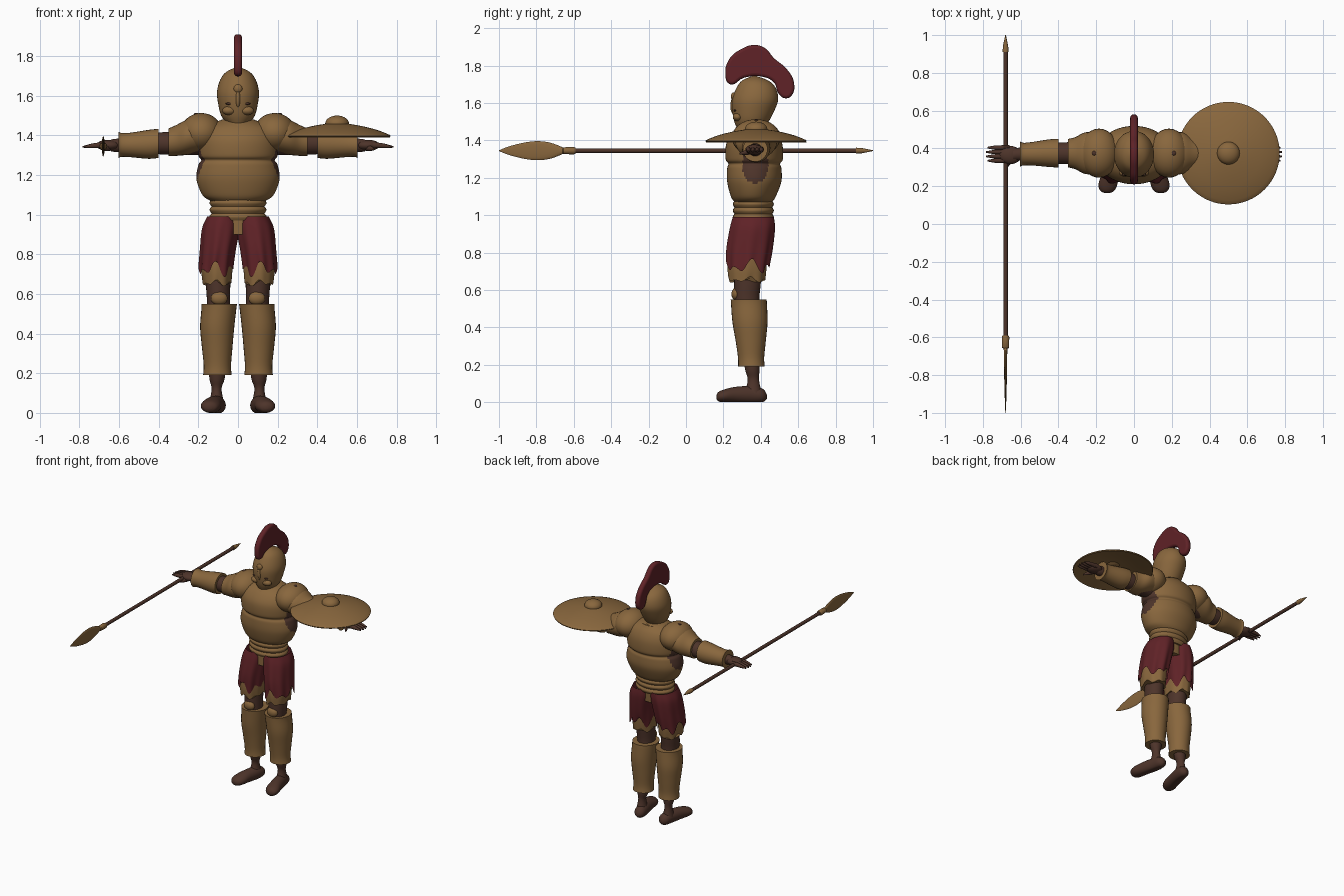
import bpy, bmesh, math
from mathutils import Matrix, Vector

if "Cube" in bpy.data.objects:
    bpy.data.objects.remove(bpy.data.objects["Cube"])


def material(name, colour):
    mat = bpy.data.materials.new(name)
    mat.use_nodes = True
    mat.diffuse_color = (*colour, 1)
    mat.node_tree.nodes["Principled BSDF"].inputs["Base Color"].default_value = (*colour, 1)
    return mat


bronze = material("bronze", (.25, .135, .047))
red = material("dark red cloth", (.115, .016, .02))
brown = material("dark brown", (.075, .034, .023))
parts = []
SIDES = {1: "left", -1: "right"}


def finish(name, bm, *mats):
    bmesh.ops.recalc_face_normals(bm, faces=bm.faces)
    mesh = bpy.data.meshes.new(name)
    bm.to_mesh(mesh)
    bm.free()
    for mat in mats:
        mesh.materials.append(mat)
    obj = bpy.data.objects.new(name, mesh)
    bpy.context.collection.objects.link(obj)
    parts.append(obj)
    return obj


def smooth_rows(rows, steps):
    """Catmull-Rom refinement of the cross-section list."""
    rows = [Vector(row) for row in rows]
    result = []
    for i in range(len(rows) - 1):
        a, b, c = rows[max(i - 1, 0)], rows[i], rows[i + 1]
        d = rows[min(i + 2, len(rows) - 1)]
        for k in range(steps):
            t = k / steps
            result.append(b + (c - a) * (t / 2) + (a * 2 - b * 5 + c * 4 - d) * (t * t / 2)
                          + (b * 3 - a - c * 3 + d) * (t ** 3 / 2))
    return result + [rows[-1]]


def loft(name, mats, axis, rows, side=1, sides=28, steps=4, hem=0, cap=True):
    """Elliptical sections (position, centre u, centre v, radius u, radius v) along an axis."""
    bm = bmesh.new()
    rings = []
    rows = smooth_rows(rows, steps)
    for i, (t, u, v, ru, rv) in enumerate(rows):
        ring = []
        drop = i / (len(rows) - 1)
        for k in range(sides):
            a = math.tau * k / sides
            fold = 1 + hem * drop * math.cos(9 * a)
            p = (u + ru * fold * math.cos(a), v + rv * fold * math.sin(a))
            h = t + hem * drop ** 6 * (math.sin(7 * a) + math.sin(4 * a + 1)) / 2
            x, y, z = {"x": (h, *p), "y": (p[0], h, p[1]), "z": (*p, h)}[axis]
            ring.append(bm.verts.new((x * side, y, max(z, 0))))
        rings.append(ring)
    for low, high in zip(rings, rings[1:]):
        for k in range(sides):
            n = (k + 1) % sides
            bm.faces.new((low[k], low[n], high[n], high[k]))
    if cap:
        bm.faces.new(rings[0])
        bm.faces.new(rings[-1])
    return finish(name, bm, *mats)


def ball(name, mat, centre, radii, side=1):
    bm = bmesh.new()
    place = Matrix.Translation((centre[0] * side, *centre[1:])) @ Matrix.Diagonal((*radii, 1))
    bmesh.ops.create_uvsphere(bm, u_segments=28, v_segments=16, radius=1, matrix=place)
    return finish(name, bm, mat)


# Cuirass with dark arm openings
cuirass = loft("cuirass", [bronze, brown], "z", [
    (1.07, 0, .36, .14, .1), (1.1, 0, .36, .18, .12), (1.18, 0, .365, .21, .145),
    (1.25, 0, .365, .2, .145), (1.275, 0, .365, .185, .138), (1.3, 0, .365, .2, .153),
    (1.38, 0, .365, .2, .15), (1.44, 0, .37, .17, .12), (1.48, 0, .375, .08, .075)],
    sides=96, steps=6)
for face in cuirass.data.polygons:
    c = face.center
    if abs(c.x) > .12 and ((c.y - .37) / .07) ** 2 + ((c.z - 1.27) / .1) ** 2 < 1:
        face.material_index = 1

# Collar, neck and belt
loft("collar", [bronze], "z", [(1.42, 0, .37, .13, .12), (1.45, 0, .37, .12, .11),
                               (1.475, 0, .375, .09, .085)])
loft("neck", [brown], "z", [(1.4, 0, .37, .06, .06), (1.54, 0, .37, .06, .06)], steps=1)
loft("waist", [bronze], "z", [(.9, 0, .355, .13, .09), (1.08, 0, .36, .13, .095)], steps=1)
for z in (.99, 1.025, 1.06):
    loft("belt_band", [bronze], "z", [(z - .02, 0, .36, .132, .1), (z, 0, .36, .144, .11),
                                      (z + .018, 0, .36, .132, .1)])

# Helmet and its face details
loft("helmet", [bronze], "z", [
    (1.46, 0, .345, .055, .07), (1.5, 0, .35, .085, .092), (1.56, 0, .36, .1, .113),
    (1.62, 0, .37, .106, .123), (1.68, 0, .375, .09, .105), (1.72, 0, .37, .06, .07),
    (1.745, 0, .365, .008, .008)], sides=40)
ball("nose_guard", bronze, (0, .255, 1.585), (.013, .018, .045))
ball("brow_boss", bronze, (0, .255, 1.635), (.022, .015, .022))
for s, label in SIDES.items():
    ball(label + "_cheek_guard", bronze, (.045, .275, 1.525), (.035, .025, .022), s)
    ball(label + "_eye_slit", brown, (.042, .262, 1.56), (.022, .007, .006), s)

# Plume
outline = [(.21, 1.76), (.235, 1.84), (.29, 1.885), (.36, 1.91), (.42, 1.895), (.47, 1.84),
           (.54, 1.78), (.577, 1.71), (.565, 1.64), (.53, 1.625), (.495, 1.65), (.47, 1.71),
           (.41, 1.74), (.31, 1.735), (.235, 1.7)]
curve = bpy.data.curves.new("plume", "CURVE")
curve.dimensions = "2D"
curve.fill_mode = "BOTH"
curve.extrude, curve.bevel_depth, curve.offset = .004, .016, -.016
curve.bevel_resolution = 3
spline = curve.splines.new("BEZIER")
spline.bezier_points.add(len(outline) - 1)
spline.use_cyclic_u = True
spline.resolution_u = 5
for point, (y, z) in zip(spline.bezier_points, outline):
    point.co = (y, z, 0)
    point.handle_left_type = point.handle_right_type = "AUTO"
curve.materials.append(red)
plume = bpy.data.objects.new("plume", curve)
plume.rotation_euler = (math.pi / 2, 0, math.pi / 2)
bpy.context.collection.objects.link(plume)
bpy.ops.object.select_all(action="DESELECT")
plume.select_set(True)
bpy.context.view_layer.objects.active = plume
bpy.ops.object.convert(target="MESH")
parts.append(plume)

for s, label in SIDES.items():
    def limb(name, mat, axis, rows, **options):
        loft(label + "_" + name, [mat], axis, rows, side=s, **options)

    # Shoulder armour and arm
    ball(label + "_pauldron", bronze, (.185, .375, 1.415), (.105, .13, .098), s)
    ball(label + "_pauldron_rivet", brown, (.21, .375, 1.508), (.012, .012, .006), s)
    limb("shoulder_plate", bronze, "x", [(.2, .375, 1.4, .11, .085), (.26, .375, 1.39, .11, .088),
                                         (.31, .375, 1.375, .085, .078), (.35, .375, 1.365, .075, .07)])
    limb("arm", brown, "x", [(.15, .375, 1.36, .06, .06), (.4, .375, 1.36, .056, .055),
                             (.6, .37, 1.35, .035, .035), (.64, .365, 1.35, .035, .03)])
    limb("bracer", bronze, "x", [(.4, .375, 1.36, .076, .073), (.45, .375, 1.355, .073, .073),
                                 (.54, .372, 1.352, .062, .062), (.585, .37, 1.352, .06, .06),
                                 (.603, .37, 1.352, .066, .066)])

    # Hand
    ball(label + "_palm", brown, (.655, .365, 1.35), (.06, .048, .028), s)
    for k in range(4):
        y = .335 + k * .023
        tip = .775 + .01 * math.sin(k)
        limb("finger", brown, "x", [(.66, y, 1.352, .013, .016), (.73, y, 1.348, .012, .013),
                                    (tip, y, 1.342, .004, .004)], sides=10, steps=3)
    limb("thumb", brown, "y", [(.36, .64, 1.345, .018, .018), (.32, .665, 1.335, .014, .014),
                               (.287, .685, 1.33, .005, .005)], sides=10)

    # Cloth, scalloped trim and leg
    limb("skirt", red, "z", [(.99, .075, .36, .08, .11), (.93, .085, .355, .095, .12),
                             (.82, .1, .34, .09, .122), (.725, .11, .33, .086, .113)],
         sides=72, steps=6, hem=.045, cap=False)
    limb("skirt_trim", bronze, "z", [(.92, .095, .34, .07, .09), (.75, .105, .328, .079, .104),
                                     (.655, .105, .325, .073, .098)], sides=64, hem=.018)
    limb("thigh", brown, "z", [(.9, .095, .34, .07, .08), (.66, .1, .33, .062, .072),
                               (.56, .098, .325, .058, .068), (.48, .095, .33, .06, .07)])
    ball(label + "_knee_cap", bronze, (.095, .268, .578), (.042, .025, .034), s)
    limb("greave", bronze, "z", [(.55, .095, .335, .09, .096), (.52, .097, .337, .088, .096),
                                 (.43, .105, .342, .086, .094), (.33, .105, .346, .077, .081),
                                 (.24, .104, .348, .069, .07), (.19, .104, .35, .072, .071)])
    limb("ankle", brown, "z", [(.24, .104, .35, .045, .045), (.17, .106, .355, .038, .038),
                               (.12, .108, .36, .025, .03), (.05, .108, .36, .038, .045)])
    limb("foot", brown, "y", [(.432, .1, .03, .01, .012), (.41, .1, .036, .036, .036),
                              (.35, .107, .04, .043, .046), (.27, .125, .04, .045, .043),
                              (.21, .138, .035, .05, .035), (.175, .142, .03, .036, .026),
                              (.163, .142, .028, .01, .01)])

# Shield: hollow dome with a raised boss
loft("shield", [bronze], "z", [(z, .5, .375, r, r) for z, r in [
    (1.435, .01), (1.425, .12), (1.393, .255), (1.392, .266), (1.402, .266), (1.428, .2),
    (1.448, .12), (1.458, .06)]], sides=64, steps=3)
ball("shield_boss", bronze, (.5, .375, 1.46), (.06, .06, .04))


# Spear
def spear(name, mat, rows, **options):
    loft(name, [mat], "y", [(y, -.68, 1.345, rx, rz) for y, rx, rz in rows], **options)


spear("spear_shaft", brown, [(-.62, .012, .012), (.93, .012, .012)], sides=16, steps=1)
spear("spear_butt", bronze, [(.91, .016, .016), (.94, .014, .014), (1, .002, .002)], steps=1)
spear("spear_socket", bronze, [(-.66, .012, .014), (-.655, .018, .018), (-.6, .02, .02),
                               (-.59, .016, .016)], steps=1)
spear("spear_blade", bronze, [(-1, .001, .002), (-.93, .004, .028), (-.82, .007, .05),
                              (-.73, .008, .044), (-.65, .01, .014)], sides=16)

# Smooth shading that keeps hard rims
bpy.ops.object.select_all(action="DESELECT")
for part in parts:
    part.select_set(True)
bpy.context.view_layer.objects.active = parts[0]
bpy.ops.object.shade_smooth_by_angle(angle=math.radians(40))
